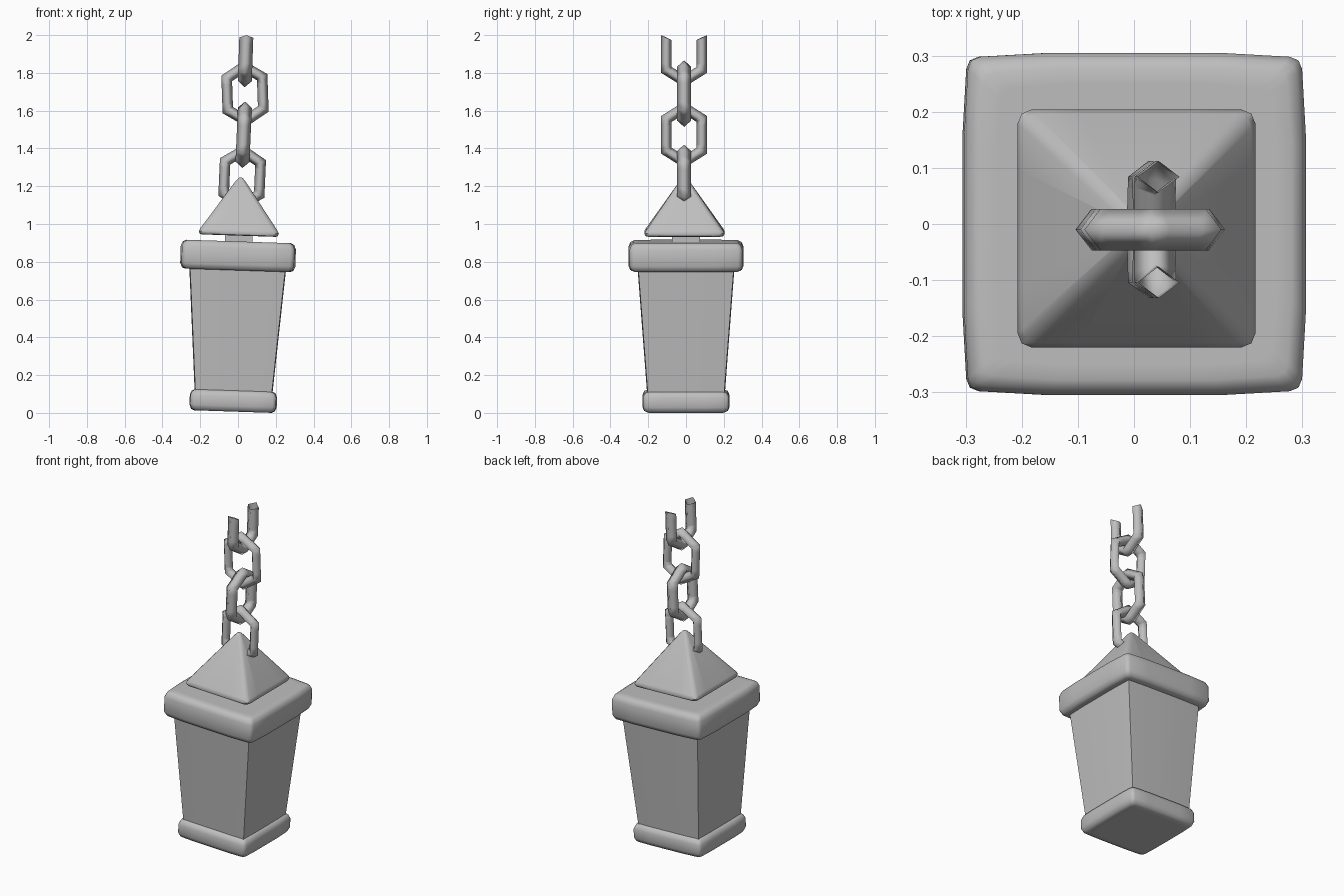
import bpy
import bmesh
import math
from mathutils import Vector

cube = bpy.data.objects.get("Cube")
if cube:
    bpy.data.objects.remove(cube, do_unlink=True)

# Single grey material
SHADE = (0.52, 0.52, 0.52, 1)
grey = bpy.data.materials.new("plain_grey")
grey.use_nodes = True
grey.diffuse_color = SHADE
grey.node_tree.nodes["Principled BSDF"].inputs["Base Color"].default_value = SHADE

TILT = math.radians(1.9)
FOOT = Vector((-0.027, 0, 0.007))


def finish(name, bm, location, tilt, angle):
    bmesh.ops.recalc_face_normals(bm, faces=bm.faces)
    mesh = bpy.data.meshes.new(name)
    bm.to_mesh(mesh)
    bm.free()
    mesh.materials.append(grey)
    obj = bpy.data.objects.new(name, mesh)
    bpy.context.collection.objects.link(obj)
    obj.location = location
    obj.rotation_euler = (0, tilt, 0)
    bpy.ops.object.select_all(action='DESELECT')
    obj.select_set(True)
    bpy.context.view_layer.objects.active = obj
    bpy.ops.object.shade_smooth_by_angle(angle=math.radians(angle))


def skin(bm, rings, closed):
    """Bridge rings of vertices, optionally joining the last to the first."""
    count = len(rings)
    for i in range(count if closed else count - 1):
        a, b = rings[i], rings[(i + 1) % count]
        for j in range(len(a)):
            k = (j + 1) % len(a)
            bm.faces.new((a[j], a[k], b[k], b[j]))


def square_ring(bm, half, z, corner, bulge):
    """Square outline with gently bowed sides and rounded corners."""
    edge = half - bulge
    side = [(half, -half / 2), (half, half / 2)]
    if corner:
        c = min(corner, edge * 0.7)
        side += [(edge, edge - c), (edge - 0.29 * c, edge - 0.29 * c), (edge - c, edge)]
    else:
        side.append((edge, edge))
    points = []
    for quarter in range(4):
        points += side
        side = [(-y, x) for x, y in side]
    return [bm.verts.new((x, y, z)) for x, y in points]


def block(name, profile, corner=0.0, bulge=0.0, angle=65, y=0.0):
    bm = bmesh.new()
    rings = [square_ring(bm, h, z, corner, bulge) for h, z in profile]
    skin(bm, rings, False)
    bm.faces.new(rings[0])
    bm.faces.new(rings[-1])
    finish(name, bm, FOOT + Vector((0, y, 0)), TILT, angle)


# Lantern body, stacked from the foot upward
block("base", [(0.18, 0), (0.205, 0), (0.222, 0.008), (0.231, 0.03), (0.231, 0.082),
               (0.222, 0.104), (0.205, 0.112), (0.18, 0.112)], 0.02, 0.004)
block("body", [(0.206, 0.1), (0.257, 0.77)], 0, 0.004, 20)
block("cap", [(0.25, 0.748), (0.278, 0.748), (0.295, 0.755), (0.305, 0.778),
              (0.305, 0.868), (0.295, 0.892), (0.278, 0.901), (0.25, 0.901)], 0.022, 0.007)
block("neck", [(0.073, 0.89), (0.073, 0.95)])
block("roof", [(0.195, 0.932), (0.207, 0.936), (0.212, 0.949), (0.204, 0.965),
               (0.025, 1.222), (0.012, 1.236), (0.003, 1.241)], 0.025, 0, 50, -0.008)

# Chain links: pointed six-sided loops with a diamond section
LEG, SHOULDER, POINT = 0.094, 0.084, 0.143
THICK, WIDE = 0.028, 0.037
LOOP = [(LEG, SHOULDER), (0, POINT), (-LEG, SHOULDER),
        (-LEG, -SHOULDER), (0, -POINT), (LEG, -SHOULDER)]
CUT = 0.087
HOOK = [(-LEG, CUT), (-LEG, -SHOULDER), (0, -POINT), (LEG, -SHOULDER), (LEG, CUT)]


def with_support(path, closed):
    """Add points beside every bend so the bars stay straight and crisp."""
    corners = [Vector(p) for p in path]
    points = []
    for i, p in enumerate(corners):
        points.append(p)
        if closed or i < len(corners) - 1:
            q = corners[(i + 1) % len(corners)]
            points += [p.lerp(q, 0.2), p.lerp(q, 0.8)]
    return points


def link(name, path, x, z, tilt, sideways, closed=True):
    bm = bmesh.new()
    pts = with_support(path, closed)
    count = len(pts)
    rings = []
    for i, p in enumerate(pts):
        first, last = not closed and i == 0, not closed and i == count - 1
        before = (p - pts[i - 1]).normalized() if not first else None
        after = (pts[(i + 1) % count] - p).normalized() if not last else None
        before, after = before or after, after or before
        n1, n2 = Vector((-before.y, before.x)), Vector((-after.y, after.x))
        mitre = (n1 + n2) / (1 + n1.dot(n2)) * THICK
        ring = []
        for along, across in ((1, 0), (0, 1), (-1, 0), (0, -1)):
            q = p + mitre * along
            if first or last:
                q.y += (abs(q.x) - LEG) * 0.45  # slanted open end
            w = across * WIDE
            ring.append(bm.verts.new((w, q.x, q.y) if sideways else (q.x, w, q.y)))
        rings.append(ring)
    skin(bm, rings, closed)
    finish(name, bm, (x, -0.01, z), math.radians(tilt), 150)


link("chain_link_lower", LOOP, 0.022, 1.244, 2.5, False)
link("chain_link_middle", LOOP, 0.03, 1.472, 2.5, True)
link("chain_link_upper", LOOP, 0.037, 1.69, -2, False)
link("chain_link_top", HOOK, 0.041, 1.9, 2, True, False)
